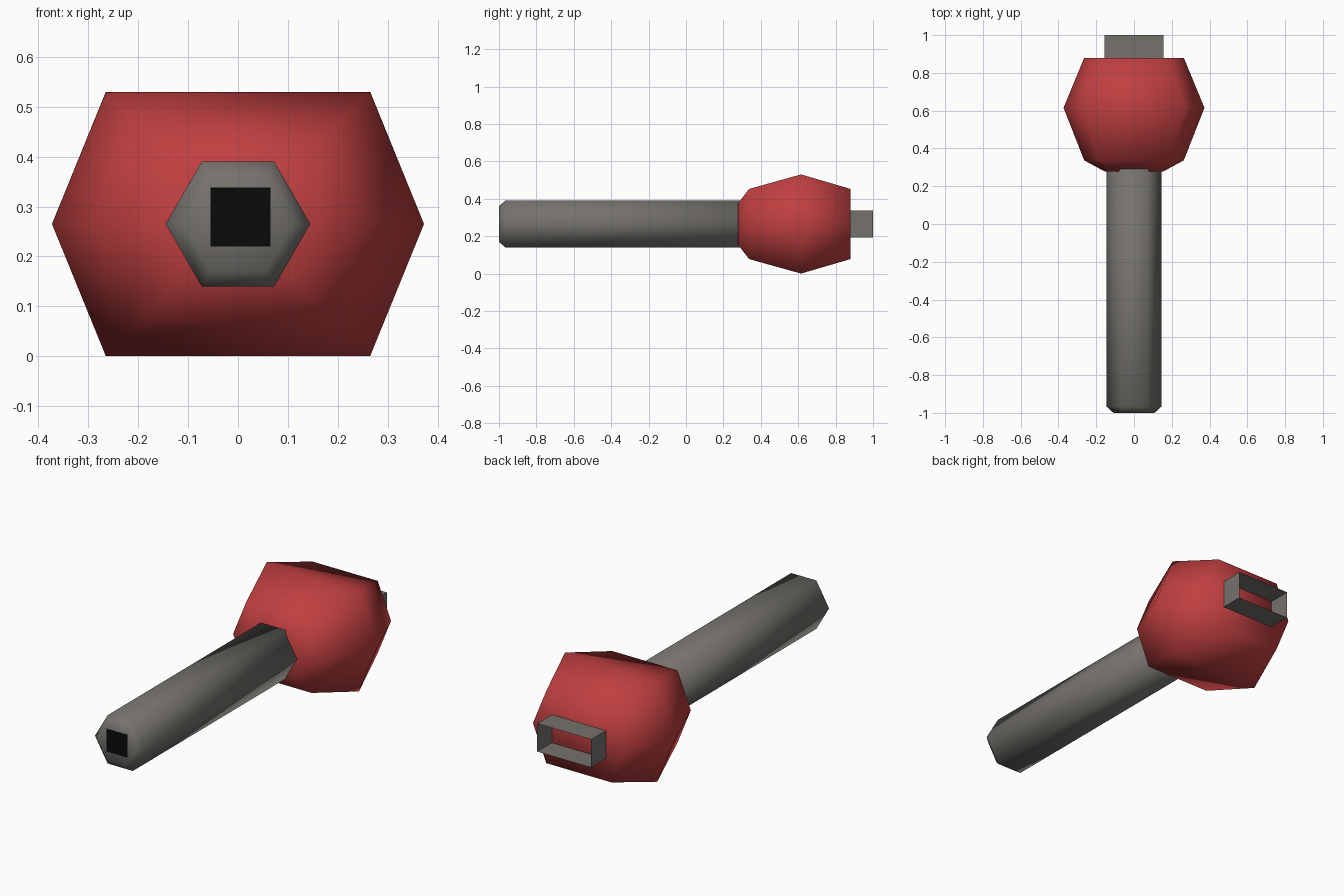
import bpy, bmesh, math

if "Cube" in bpy.data.objects:
    bpy.data.objects.remove(bpy.data.objects["Cube"])

ZC = 0.265  # height of the common long axis


def material(name, rgb):
    m = bpy.data.materials.new(name)
    m.diffuse_color = (*rgb, 1)
    m.use_nodes = True
    m.node_tree.nodes["Principled BSDF"].inputs["Base Color"].default_value = m.diffuse_color
    return m


red = material("red", (0.53, 0.05, 0.052))
grey = material("grey", (0.18, 0.17, 0.155))
black = material("black", (0.003, 0.003, 0.003))


def loft(name, section, rings, mat, capped=True, smooth=True):
    """Skin scaled copies of an (x, z) section along y; rings = (y, scale)."""
    bm = bmesh.new()
    loops = [[bm.verts.new((x * s, y, ZC + z * s)) for x, z in section]
             for y, s in rings]
    n = len(section)
    for a, b in zip(loops, loops[1:]):
        for i in range(n):
            j = (i + 1) % n
            bm.faces.new((a[i], a[j], b[j], b[i]))
    if capped:
        bm.faces.new(loops[0])
        bm.faces.new(loops[-1])
    bmesh.ops.recalc_face_normals(bm, faces=bm.faces)
    me = bpy.data.meshes.new(name)
    bm.to_mesh(me)
    bm.free()
    for p in me.polygons:
        p.use_smooth = smooth
    me.materials.append(mat)
    ob = bpy.data.objects.new(name, me)
    bpy.context.collection.objects.link(ob)
    return ob


def rect(x0, x1, z0, z1):
    return [(x0, z0), (x1, z0), (x1, z1), (x0, z1)]


# Six-sided rod with a chamfered front end
hexagon = [(0.145 * math.cos(k * math.pi / 3), 0.145 * math.sin(k * math.pi / 3))
           for k in range(6)]
loft("rod", hexagon, [(-1.0, 0.75), (-0.967, 1), (0.42, 1)], grey)

# Faceted ball with a flat back
w, c = 0.373, 0.265
ball_section = [(w, 0), (c, c), (-c, c), (-w, 0), (-c, -c), (c, -c)]
loft("ball_head", ball_section,
     [(0.277, 0.41), (0.337, 0.707), (0.615, 1), (0.88, 0.707)], red)

# Open rectangular socket sleeve at the back
loft("back_sleeve", rect(-0.155, 0.155, -0.073, 0.073),
     [(0.87, 1), (1.0, 1)], grey, capped=False, smooth=False)

# Dark square plate on the front end of the rod
loft("front_plate", rect(-0.055, 0.065, -0.045, 0.073),
     [(-1.001, 1), (-0.998, 1)], black, smooth=False)
